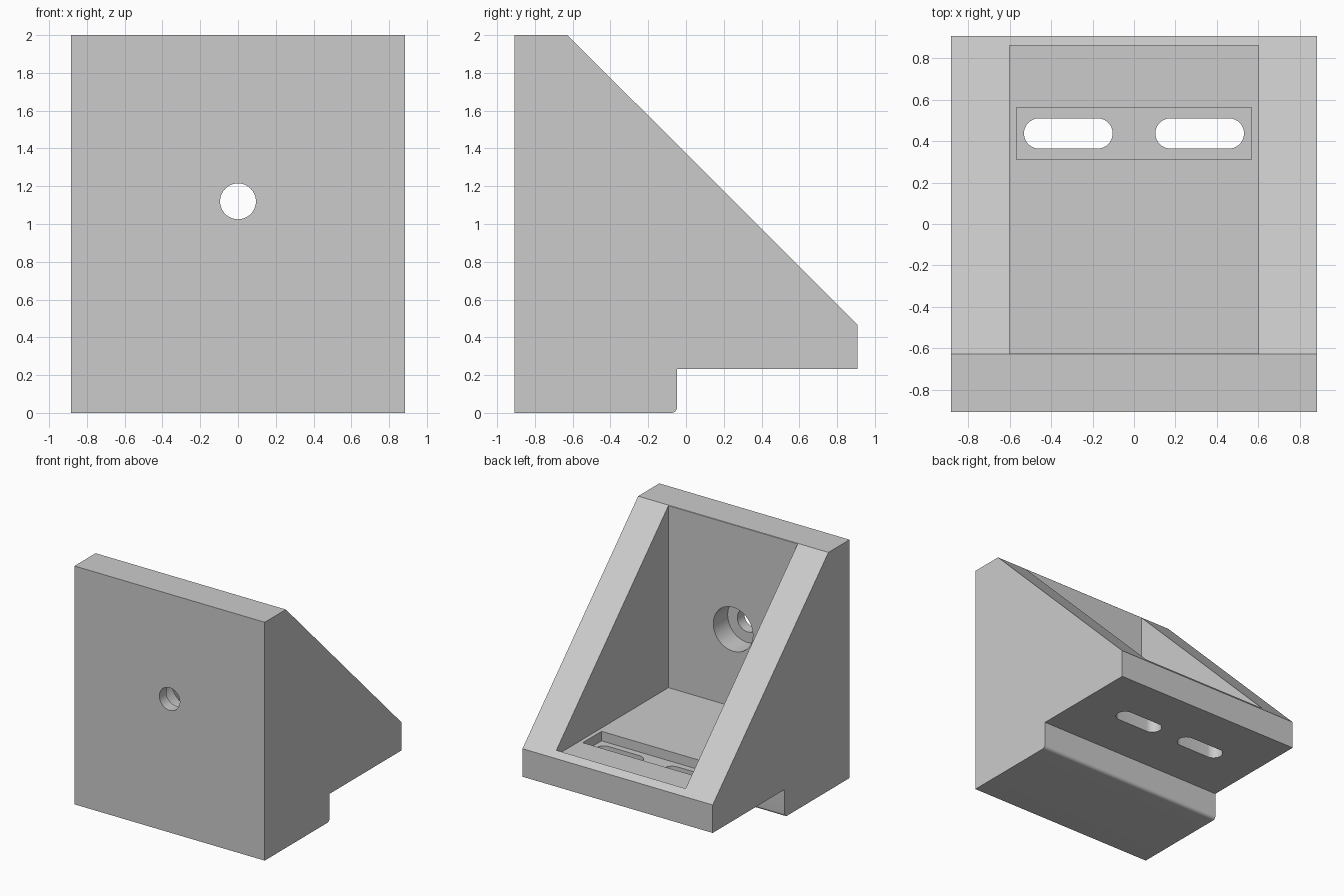
import bpy
import bmesh
from math import pi, sin, cos
from mathutils import Matrix, Vector

if "Cube" in bpy.data.objects:
    bpy.data.objects.remove(bpy.data.objects["Cube"], do_unlink=True)

grey = bpy.data.materials.new("plain grey")
grey.use_nodes = True
colour = (0.6, 0.6, 0.6, 1)
grey.diffuse_color = colour
grey.node_tree.nodes["Principled BSDF"].inputs["Base Color"].default_value = colour


def prism(name, outline, depth):
    """Closed solid: a 3D outline swept along the depth vector."""
    bm = bmesh.new()
    face = bm.faces.new([bm.verts.new(p) for p in outline])
    swept = bmesh.ops.extrude_face_region(bm, geom=[face])["geom"]
    bmesh.ops.translate(bm, vec=Vector(depth),
                        verts=[v for v in swept if isinstance(v, bmesh.types.BMVert)])
    bmesh.ops.recalc_face_normals(bm, faces=bm.faces)
    mesh = bpy.data.meshes.new(name)
    bm.to_mesh(mesh)
    bm.free()
    mesh.materials.append(grey)
    obj = bpy.data.objects.new(name, mesh)
    bpy.context.collection.objects.link(obj)
    return obj


def box(name, x, y0, y1, z0, z1):
    return prism(name, [(-x, y0, z0), (x, y0, z0), (x, y1, z0), (-x, y1, z0)], (0, 0, z1 - z0))


def arc(cx, cy, r, start, end, steps):
    return [(cx + r * cos(start + (end - start) * i / steps),
             cy + r * sin(start + (end - start) * i / steps)) for i in range(steps + 1)]


def bore(name, r, y0, y1):
    ring = arc(0, 1.12, r, 0, 2 * pi, 48)[:-1]
    return prism(name, [(x, y0, z) for x, z in ring], (0, y1 - y0, 0))


def slot(name, side):
    r, y = 0.073, 0.437
    ring = arc(side * 0.317 + 0.141, y, r, -pi / 2, pi / 2, 20)
    ring += arc(side * 0.317 - 0.141, y, r, pi / 2, 3 * pi / 2, 20)
    return prism(name, [(x, y, 0.1) for x, y in ring], (0, 0, 0.6))


# Bracket body: side profile with a rounded lower heel
profile = [(-0.907, 0)] + arc(-0.077, 0.03, 0.03, -pi / 2, 0, 8)
profile += [(-0.047, 0.232), (0.907, 0.232), (0.907, 0.467), (-0.627, 2), (-0.907, 2)]
bracket = prism("angle_bracket", [(-0.883, y, z) for y, z in profile], (1.766, 0, 0))

# Open pocket, slot recess, two slots, counterbored screw hole
cutters = [
    box("pocket_cutter", 0.6, -0.624, 0.862, 0.47, 2.4),
    box("recess_cutter", 0.566, 0.311, 0.561, 0.39, 0.6),
    slot("right_slot_cutter", -1),
    slot("left_slot_cutter", 1),
    bore("screw_hole_cutter", 0.095, -1.1, -0.5),
    bore("counterbore_cutter", 0.184, -0.815, -0.5),
]
bpy.context.view_layer.objects.active = bracket
for cutter in cutters:
    cut = bracket.modifiers.new(cutter.name, "BOOLEAN")
    cut.operation = "DIFFERENCE"
    cut.solver = "EXACT"
    cut.object = cutter
    bpy.ops.object.modifier_apply(modifier=cut.name)
    bpy.data.objects.remove(cutter, do_unlink=True)

# Smooth the round parts, keep the corners crisp
bpy.ops.object.select_all(action="DESELECT")
bracket.select_set(True)
bpy.ops.object.shade_smooth_by_angle(angle=pi / 6)
